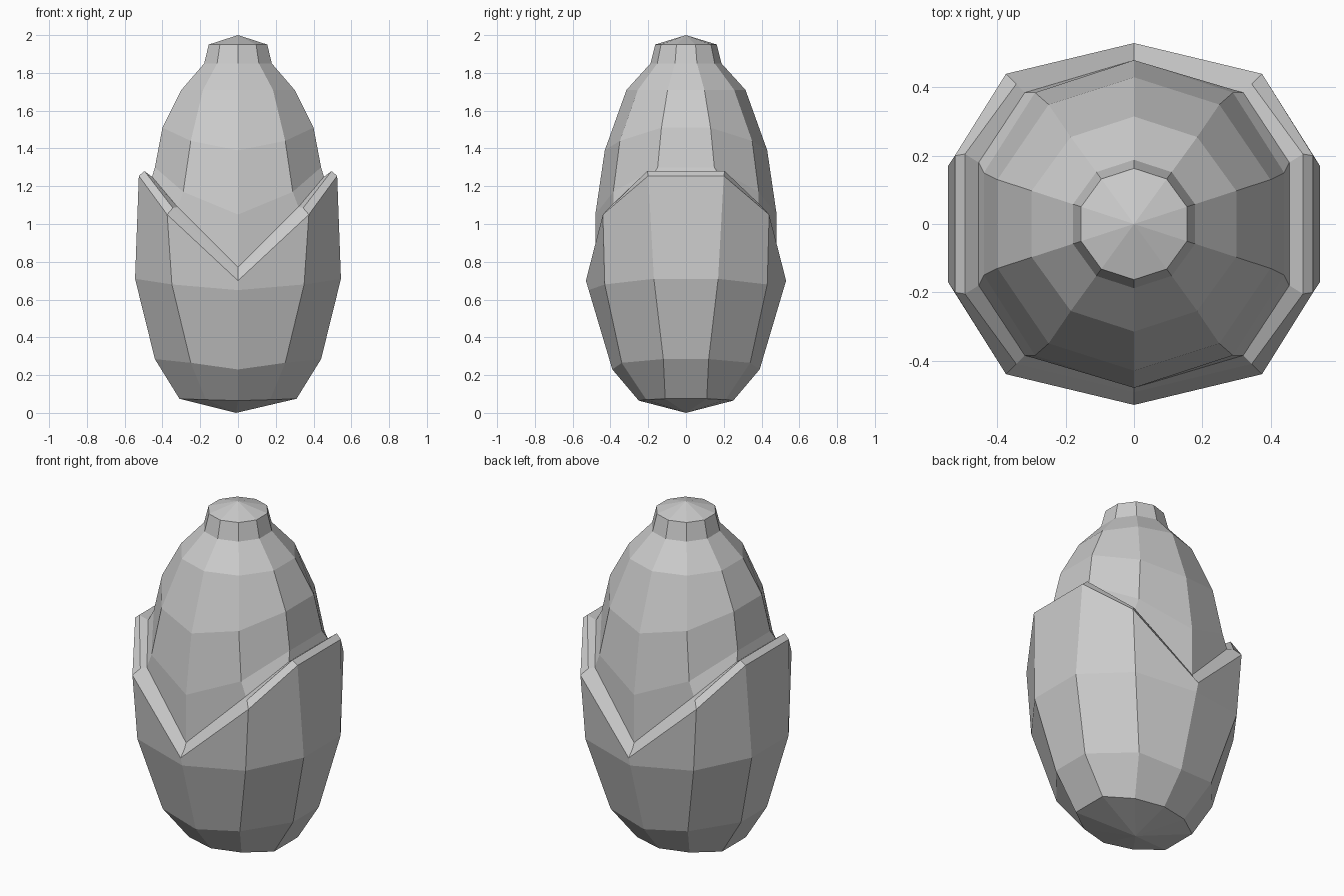
import bpy, math

if "Cube" in bpy.data.objects:
    bpy.data.objects.remove(bpy.data.objects["Cube"])


def ring(side, corner, tip):
    """Ten-sided loop from three points of one quadrant, mirrored in x and y."""
    (ax, ay, az), (bx, by, bz), (cy, cz) = side, corner, tip
    return [(ax, ay, az), (bx, by, bz), (0, cy, cz), (-bx, by, bz), (-ax, ay, az),
            (-ax, -ay, az), (-bx, -by, bz), (0, -cy, cz), (bx, -by, bz), (ax, -ay, az)]


def round_ring(r, z):
    return [(r * math.cos(math.radians(18 + 36 * i)),
             r * math.sin(math.radians(18 + 36 * i)), z) for i in range(10)]


def loft(name, rings, bottom=None, top=None):
    """Skin between loops, with an optional pointed fan at either end."""
    verts = [p for r in rings for p in r]
    faces = []
    for k in range(len(rings) - 1):
        for i in range(10):
            j = (i + 1) % 10
            a, b = k * 10, k * 10 + 10
            faces.append((a + i, a + j, b + j, b + i))
    if bottom:
        verts.append(bottom)
        faces += [((i + 1) % 10, i, len(verts) - 1) for i in range(10)]
    if top:
        verts.append(top)
        last = (len(rings) - 1) * 10
        faces += [(last + i, last + (i + 1) % 10, len(verts) - 1) for i in range(10)]
    mesh = bpy.data.meshes.new(name)
    mesh.from_pydata(verts, [], faces)
    obj = bpy.data.objects.new(name, mesh)
    bpy.context.collection.objects.link(obj)
    return obj


# seam where the outer sheath meets the inner bud
seam = ring((0.455, 0.18, 1.25), (0.32, 0.385, 1.09), (0.48, 0.77))

# outer sheath with a thick wavy rim
loft("outer_sheath", [
    ring((0.31, 0.11, 0.075), (0.17, 0.21, 0.07), (0.25, 0.065)),
    ring((0.44, 0.12, 0.285), (0.25, 0.34, 0.265), (0.39, 0.23)),
    ring((0.545, 0.17, 0.71), (0.35, 0.43, 0.68), (0.515, 0.65)),
    ring((0.525, 0.20, 1.255), (0.375, 0.44, 1.05), (0.53, 0.70)),
    ring((0.495, 0.205, 1.28), (0.345, 0.41, 1.085), (0.493, 0.74)),
    seam,
], bottom=(-0.01, 0, 0))

# inner bud, tapering to a small blunt cap
loft("inner_bud", [
    seam,
    ring((0.44, 0.15, 1.30), (0.29, 0.385, 1.17), (0.48, 1.05)),
    ring((0.40, 0.13, 1.51), (0.25, 0.35, 1.44), (0.43, 1.39)),
    round_ring(0.315, 1.71),
    round_ring(0.188, 1.85),
    round_ring(0.163, 1.95),
], top=(0, 0, 2.0))
